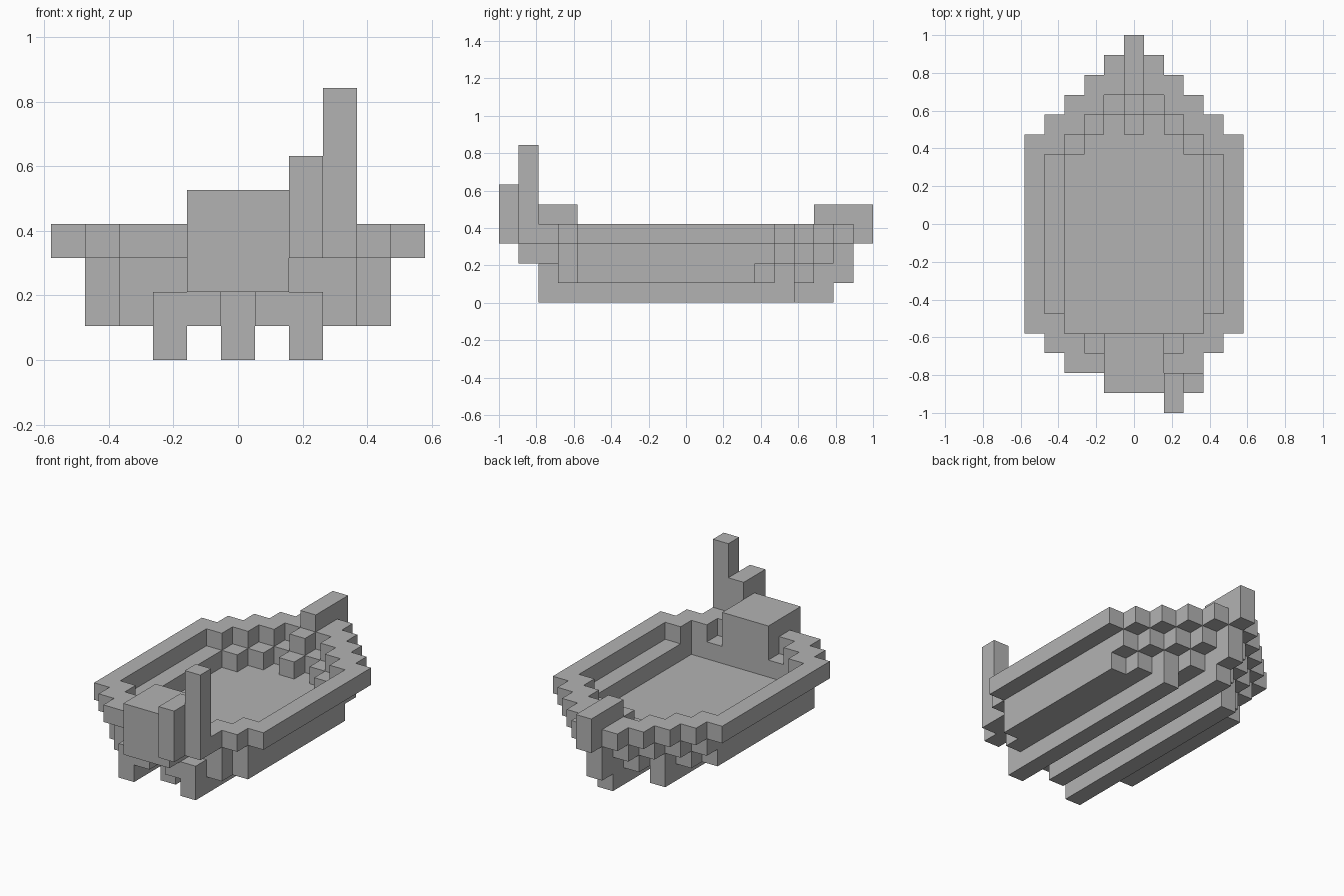
import bpy
import bmesh
from math import radians
from mathutils import Vector

cube = bpy.data.objects.get("Cube")
if cube:
    bpy.data.objects.remove(cube, do_unlink=True)

UNIT = 2 / 19  # edge of one block

grey = bpy.data.materials.new("plain grey")
grey.use_nodes = True
GREY = (0.45, 0.45, 0.45, 1)
grey.diffuse_color = GREY
grey.node_tree.nodes["Principled BSDF"].inputs["Base Color"].default_value = GREY


def cells(x, y, z):
    """Blocks filling inclusive ranges of grid positions."""
    return {(i, j, k)
            for i in range(x[0], x[1] + 1)
            for j in range(y[0], y[1] + 1)
            for k in range(z[0], z[1] + 1)}


def both(x, y, z):
    """The same range on the left and right sides."""
    return cells((x, x), y, z) | cells((-x, -x), y, z)


parts = {}

# Three keel runners
parts["centre_keel"] = cells((0, 0), (-6, 7), (0, 0))
parts["left_keel"] = cells((2, 2), (-7, 5), (0, 0))
parts["right_keel"] = cells((-2, -2), (-7, 5), (0, 0))

# Floor, stepping in towards the bow
floor = cells((0, 0), (-6, 8), (1, 1))
for x, first in ((1, -7), (2, -7), (3, -6), (4, -5)):
    floor |= both(x, (first, 7 - x), (1, 1))
parts["floor"] = floor

# Side walls: long straight runs, then a stair of paired blocks to the bow
walls = both(4, (-5, 4), (2, 2)) | both(3, (-6, -6), (2, 2)) | both(2, (-6, -6), (2, 2))
for x in (1, 2, 3):
    walls |= both(x, (7 - x, 8 - x), (2, 2))
parts["hull_walls"] = walls

# Overhanging rim
rim = both(5, (-5, 4), (3, 3)) | both(4, (-6, -5), (3, 3))
rim |= both(3, (-7, -6), (3, 3)) | both(2, (-7, -7), (3, 3))
for x in (1, 2, 3, 4):
    rim |= both(x, (8 - x, 9 - x), (3, 3))
parts["rim"] = rim

# Bow stem with inner steps, and the raised bow block
parts["bow_stem"] = cells((0, 0), (5, 8), (2, 2)) | cells((0, 0), (6, 6), (3, 3))
parts["bow_block"] = cells((0, 0), (7, 9), (3, 4))

# Stern housing, side box and tall post
parts["stern_housing"] = cells((-1, 1), (-8, -6), (2, 4))
parts["stern_box"] = cells((2, 2), (-9, -8), (3, 5))
parts["stern_post"] = cells((3, 3), (-8, -8), (3, 7))

solid = set().union(*parts.values())


def build(name, blocks):
    """Mesh of the exposed faces of a set of blocks."""
    bm = bmesh.new()
    verts = {}

    def vert(p):
        key = tuple(round(c * 2) for c in p)
        if key not in verts:
            verts[key] = bm.verts.new(p * UNIT)
        return verts[key]

    for cell in sorted(blocks):
        centre = Vector(cell) + Vector((0, 0, 0.5))
        for axis in range(3):
            for sign in (-1, 1):
                n = Vector((0, 0, 0))
                n[axis] = sign
                if tuple(int(c + d) for c, d in zip(cell, n)) in solid:
                    continue
                u = Vector((0, 0, 0))
                u[(axis + 1) % 3] = 1
                w = n.cross(u)
                mid = centre + n / 2
                corners = [mid + (a * u + b * w) / 2
                           for a, b in ((-1, -1), (1, -1), (1, 1), (-1, 1))]
                bm.faces.new([vert(p) for p in corners])
    # Merge flat neighbouring squares
    bmesh.ops.dissolve_limit(bm, angle_limit=radians(1),
                             verts=bm.verts[:], edges=bm.edges[:])
    mesh = bpy.data.meshes.new(name)
    bm.to_mesh(mesh)
    bm.free()
    mesh.materials.append(grey)
    bpy.context.scene.collection.objects.link(bpy.data.objects.new(name, mesh))


for part_name, blocks in parts.items():
    build(part_name, blocks)
